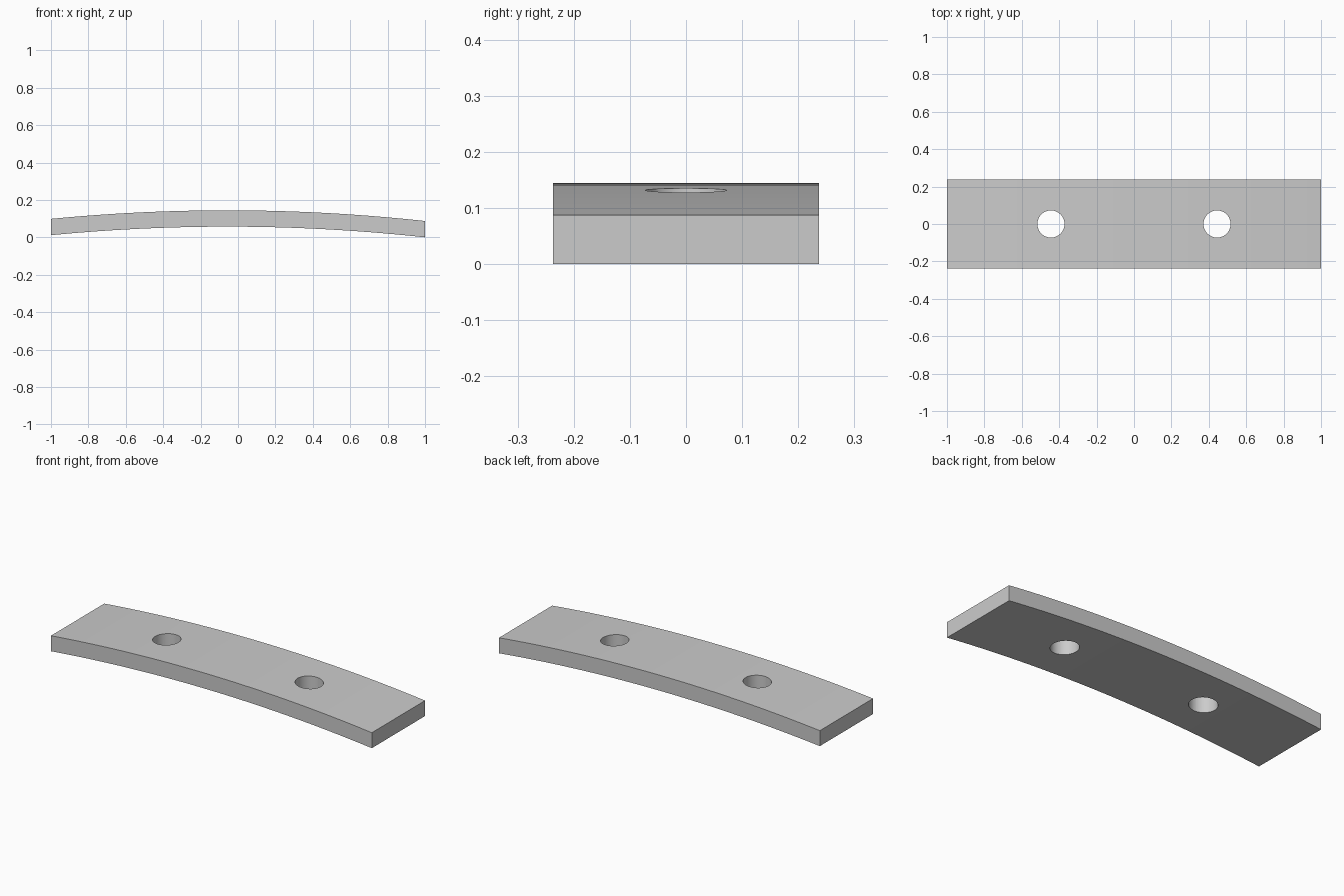
import bpy, bmesh

cube = bpy.data.objects.get("Cube")
if cube:
    bpy.data.objects.remove(cube, do_unlink=True)

HALF_WIDTH = 0.237
THICKNESS = 0.0872
RADIUS = 9.79       # bend radius of the plate
CROWN_X = -0.056    # highest point lies slightly off centre
CROWN_Z = 0.1446
HOLE_X = 0.444
HOLE_RADIUS = 0.0725
STEPS = 48


def top_height(x):
    return CROWN_Z - RADIUS + (RADIUS**2 - (x - CROWN_X)**2) ** 0.5


# Plain grey material
grey = bpy.data.materials.new("light_grey")
grey.use_nodes = True
colour = (0.6, 0.6, 0.6, 1)
grey.diffuse_color = colour
grey.node_tree.nodes["Principled BSDF"].inputs["Base Color"].default_value = colour

# Curved plate: bent side profile extruded across the width
xs = [-1 + 2 * i / STEPS for i in range(STEPS + 1)]
profile = [(x, top_height(x) - THICKNESS) for x in xs]
profile += [(x, top_height(x)) for x in reversed(xs)]
bm = bmesh.new()
side = bm.faces.new([bm.verts.new((x, -HALF_WIDTH, z)) for x, z in profile])
extruded = bmesh.ops.extrude_face_region(bm, geom=[side])["geom"]
bmesh.ops.translate(bm, vec=(0, 2 * HALF_WIDTH, 0),
                    verts=[v for v in extruded if isinstance(v, bmesh.types.BMVert)])
bmesh.ops.recalc_face_normals(bm, faces=bm.faces)
mesh = bpy.data.meshes.new("curved_plate")
bm.to_mesh(mesh)
bm.free()
mesh.materials.append(grey)
plate = bpy.data.objects.new("curved_plate", mesh)
bpy.context.collection.objects.link(plate)

# Two round bolt holes
for name, x in (("left_hole_cutter", HOLE_X), ("right_hole_cutter", -HOLE_X)):
    bpy.ops.mesh.primitive_cylinder_add(vertices=64, radius=HOLE_RADIUS, depth=1,
                                        location=(x, 0, 0))
    cutter = bpy.context.object
    cutter.name = name
    cutter.data.materials.append(grey)
    cutter.hide_render = True
    cutter.hide_set(True)
    cut = plate.modifiers.new(name, "BOOLEAN")
    cut.operation = "DIFFERENCE"
    cut.solver = "EXACT"
    cut.object = cutter

# Smooth bend and hole walls, sharp rims
bpy.ops.object.select_all(action="DESELECT")
plate.select_set(True)
bpy.context.view_layer.objects.active = plate
for cut in list(plate.modifiers):
    bpy.ops.object.modifier_apply(modifier=cut.name)
for helper in [o for o in bpy.data.objects if o.name.endswith("hole_cutter")]:
    bpy.data.objects.remove(helper, do_unlink=True)
bpy.ops.object.shade_smooth_by_angle()
